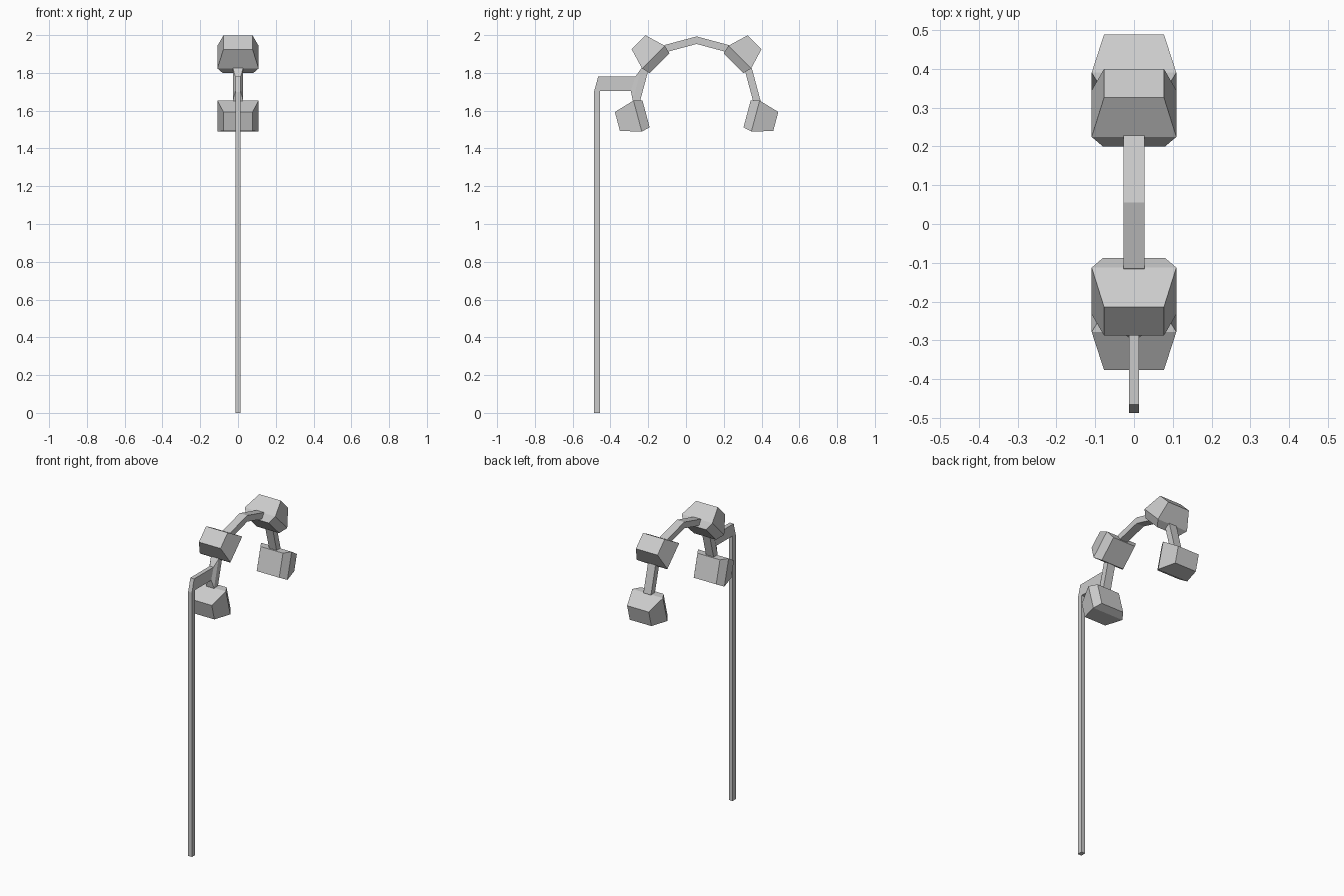
import bpy, bmesh
from math import sin, cos, radians

if "Cube" in bpy.data.objects:
    bpy.data.objects.remove(bpy.data.objects["Cube"])

CY, CZ = 0.056, 1.655          # centre of the arch in the side plane


def loft(name, sections):
    """Skin rectangular sections given as (point a, point b, half width in x)."""
    bm = bmesh.new()
    rings = []
    for a, b, w in sections:
        rings.append([bm.verts.new((x, p[0], p[1]))
                      for x, p in ((-w, a), (w, a), (w, b), (-w, b))])
    for r, s in zip(rings, rings[1:]):
        for i in range(4):
            j = (i + 1) % 4
            bm.faces.new((r[i], r[j], s[j], s[i]))
    bm.faces.new(rings[0][::-1])
    bm.faces.new(rings[-1])
    bmesh.ops.remove_doubles(bm, verts=bm.verts, dist=1e-5)
    bmesh.ops.recalc_face_normals(bm, faces=bm.faces)
    me = bpy.data.meshes.new(name)
    bm.to_mesh(me)
    bm.free()
    ob = bpy.data.objects.new(name, me)
    bpy.context.collection.objects.link(ob)
    return ob


def polar(angle, r, t=0.0):
    """Point at radius r and tangential offset t around the arch centre."""
    a = radians(angle)
    return (CY + r * cos(a) - t * sin(a), CZ + r * sin(a) + t * cos(a))


# Faceted arch band, ends buried in the lower pods
R, RI, K = 0.338, 0.298, cos(radians(15))
band = [(polar(a, R), polar(a, RI), 0.027) for a in range(0, 181, 30)]
start = (polar(-15, R * K), polar(-15, RI * K), 0.027)
end = (polar(195, R * K), polar(195, RI * K), 0.027)
loft("arch_band", [start] + band + [end])

# Four tapered pods: inner face, widest rim, outer face
for name, angle in (("lower_back_pod", -15), ("upper_back_pod", 45),
                    ("upper_front_pod", 135), ("lower_front_pod", 195)):
    loft(name, [(polar(angle, r, h), polar(angle, r, -h), w)
                for r, h, w in ((0.277, 0.074, 0.08),
                                (0.323, 0.085, 0.109),
                                (0.434, 0.052, 0.077))])

# Post with a chamfered elbow, arm and flared foot on the band
W = 0.0135
loft("post_and_arm", [
    ((-0.487, 0.0), (-0.454, 0.0), W),
    ((-0.487, 1.70), (-0.454, 1.705), W),
    ((-0.465, 1.78), (-0.454, 1.705), W),
    ((-0.268, 1.78), (-0.292, 1.705), W),
    (polar(150, R), polar(180, R), 0.027),
])
